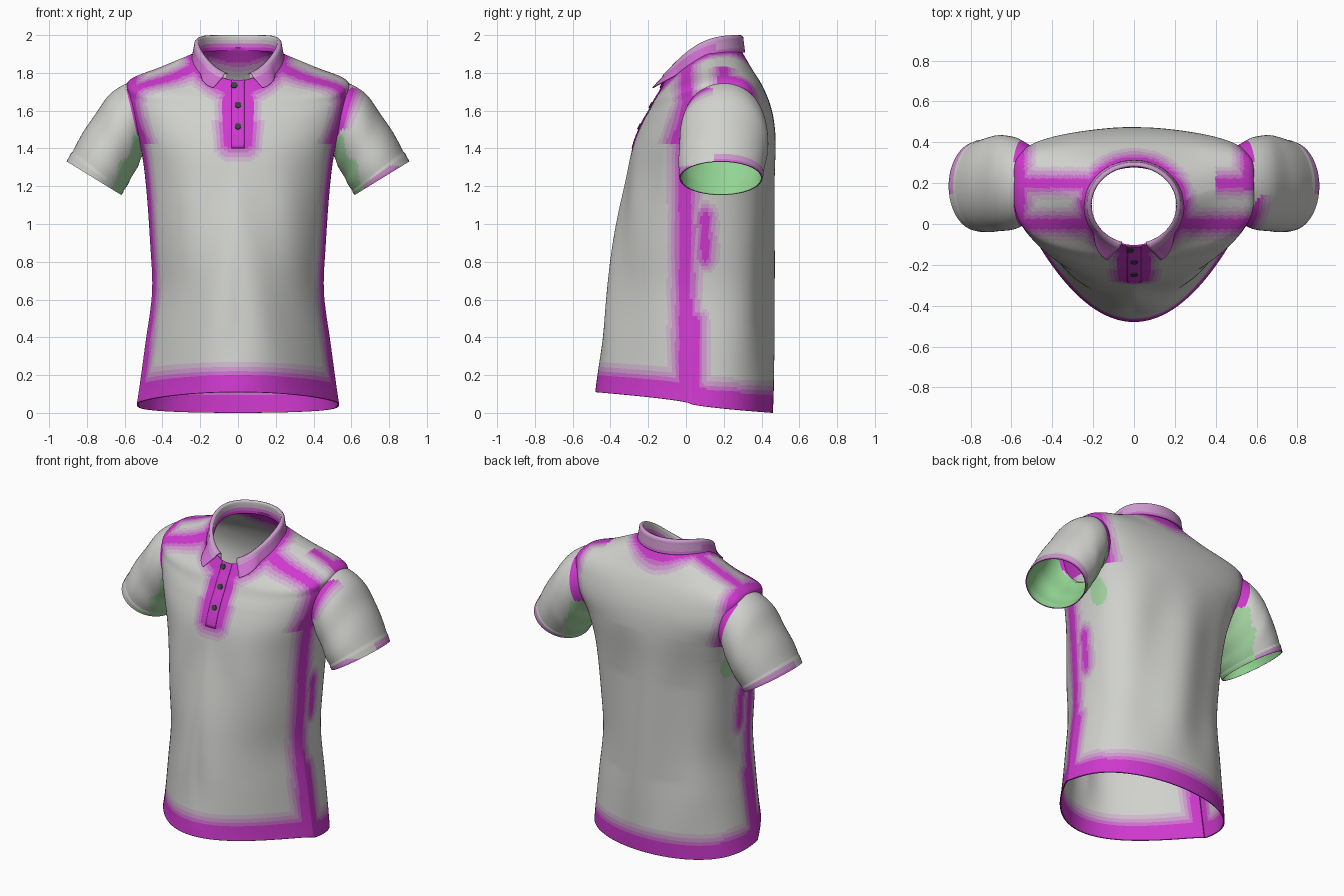
import bpy, math
from mathutils import Vector

if "Cube" in bpy.data.objects:
    bpy.data.objects.remove(bpy.data.objects["Cube"])


def material(name, r, g, b):
    m = bpy.data.materials.new(name)
    m.use_nodes = True
    m.diffuse_color = (r, g, b, 1)
    bsdf = m.node_tree.nodes["Principled BSDF"]
    bsdf.inputs["Base Color"].default_value = (r, g, b, 1)
    bsdf.inputs["Roughness"].default_value = 0.9
    return m


MATERIALS = [
    material("magenta", 0.62, 0.04, 0.62),
    material("mid pink", 0.61, 0.16, 0.61),
    material("light pink", 0.61, 0.32, 0.61),
    material("faint pink", 0.62, 0.48, 0.61),
    material("grey fabric", 0.63, 0.64, 0.61),
    material("green lining", 0.29, 0.66, 0.29),
    material("pale green", 0.36, 0.64, 0.35),
    material("dark button", 0.03, 0.06, 0.04),
]
MAGENTA, MID, LIGHT, FAINT, FABRIC, GREEN, PALE_GREEN, BUTTON = range(len(MATERIALS))


def band(d):
    """Tone for a distance to the nearest seam."""
    for tone, limit in enumerate((0.033, 0.05, 0.07, 0.09)):
        if d < limit:
            return tone
    return FABRIC


def spline(rows, u):
    """Smooth interpolation through a list of equally long rows."""
    last = len(rows) - 1
    i = min(int(u), last - 1)
    t = u - i
    a, b, c, d = (rows[min(max(i + k, 0), last)] for k in (-1, 0, 1, 2))
    return [q + t * (r - p + t * (2 * p - 5 * q + 4 * r - s + t * (3 * (q - r) + s - p))) / 2
            for p, q, r, s in zip(a, b, c, d)]


def loft(name, point, nu, nv, closed, rule, thickness=0):
    """Grid surface from point(u, v), coloured by rule(centre, normal, u, v)."""
    cols = nv if closed else nv + 1
    verts = [point(i / nu, j / nv) for i in range(nu + 1) for j in range(cols)]
    faces = [(i * cols + j, i * cols + (j + 1) % cols,
              (i + 1) * cols + (j + 1) % cols, (i + 1) * cols + j)
             for i in range(nu) for j in range(nv)]
    mesh = bpy.data.meshes.new(name)
    mesh.from_pydata(verts, [], faces)
    for m in MATERIALS:
        mesh.materials.append(m)
    mesh.update()
    for k, p in enumerate(mesh.polygons):
        p.use_smooth = True
        p.material_index = rule(p.center, p.normal, (k // nv + 0.5) / nu, (k % nv + 0.5) / nv)
    obj = bpy.data.objects.new(name, mesh)
    bpy.context.collection.objects.link(obj)
    if thickness:
        mod = obj.modifiers.new("cloth thickness", "SOLIDIFY")
        mod.thickness = thickness
        mod.offset = -1


# Torso sections: half width, front y, back y, side y, front z, side z, back z, front and back curve
TORSO = [
    (.535, -.48, .46, .02, .11, .05, .0, 1.95, .72),
    (.52, -.47, .465, .02, .2, .15, .13, 1.95, .72),
    (.49, -.445, .47, .02, .4, .37, .37, 1.8, .72),
    (.455, -.415, .47, .02, .65, .64, .64, 1.6, .7),
    (.465, -.38, .47, .03, .9, .9, .9, 1.35, .67),
    (.487, -.325, .47, .06, 1.2, 1.2, 1.2, 1.05, .6),
    (.515, -.285, .475, .12, 1.4, 1.4, 1.42, .75, .5),
    (.565, -.235, .465, .18, 1.53, 1.56, 1.55, .65, .42),
    (.585, -.19, .44, .19, 1.61, 1.69, 1.65, .62, .4),
    (.57, -.165, .4, .18, 1.66, 1.765, 1.74, .65, .4),
    (.4, -.14, .35, .17, 1.7, 1.835, 1.82, .8, .6),
    (.22, -.11, .283, .12, 1.76, 1.91, 1.935, 1, 1),
]
LEVELS = len(TORSO) - 1


def torso_point(u, cx, front):
    """Torso surface at level u, with cx the fraction of the half width."""
    hw, yf, yb, ys, zf, zs, zb, qf, qb = spline(TORSO, u * LEVELS)
    sn = math.sqrt(max(0, 1 - cx * cx))
    s = sn ** (qf if front else qb)
    y = ys + ((yf if front else yb) - ys) * s
    z = zs + ((zf if front else zb) - zs) * s ** (1.4 if u > 0.5 else 0.7)
    x = cx * hw
    # soft hanging folds below the chest
    fade = max(0, min(1, (z - 0.15) * 3, (1.45 - z) * 3))
    if front:
        y += fade * s * 0.008 * math.sin(19 * abs(x) + 5 * z)
    else:
        y += fade * s * 0.013 * (math.sin(15 * x + 2 * z) - 1)
    return Vector((x, y, z))


def torso_grid(u, v):
    k = int(v * 4) % 4
    f = v * 4 - int(v * 4)
    g = 1 - f if k % 2 else f
    cx = math.cos(math.pi / 2 * g ** 1.3) * (1 if k in (0, 3) else -1)
    return torso_point(u, cx, k > 1)


def segment(y, z, y0, z0, z1):
    return math.hypot(y - y0, z - min(max(z, z0), z1))


def torso_tone(c, n, u, v):
    x, y, z = abs(c.x), c.y, c.z
    if math.hypot(y - 0.24, (z - 1.27) * 0.6) < 0.055 and x > 0.3:
        return PALE_GREEN
    d = [(z - torso_grid(0, v).z - 0.052) * 0.8]                      # hem
    if z < 1.42:                                                      # side seams
        d += [abs(y + 0.005) * 0.9 + 0.004,
              segment(y, z, 0.1, 0.82, 1.04) + 0.012,
              segment(y, z, 0.04, 0.1, 0.48)]
    elif c.x < 0 or z < 1.68 or not 0.03 < y < 0.17:                  # armholes
        edge = spline(TORSO, u * LEVELS)[0] if u * LEVELS < 8 else 0.58
        d.append(max(0, edge - 0.01 - x))
    if z > 1.68 and x > 0.18:                                         # shoulders
        d.append(abs(y) + 0.008)
        if c.x < 0 or x > 0.4:
            d.append(abs(y - 0.2) + 0.01)
    if z > 1.6:                                                       # neck
        d.append((math.hypot(x, (y - 0.09) * 1.1) - 0.235) * 1.2)
    if y < 0 and z > 1.2:                                             # placket surround
        d.append(math.hypot(max(x - 0.042, 0), max(1.44 - z, 0) * 0.8))
    return band(min(d))


loft("shirt_body", torso_grid, LEVELS * 15, 224, True, torso_tone, 0.008)

# Sleeve sections: top x, top z, bottom x, bottom z, centre y, half depth
SLEEVE = [
    (.5, 1.76, .47, 1.4, .2, .17),
    (.6, 1.74, .505, 1.36, .2, .21),
    (.687, 1.675, .53, 1.31, .2, .23),
    (.772, 1.56, .56, 1.25, .2, .235),
    (.842, 1.445, .59, 1.2, .19, .23),
    (.905, 1.33, .62, 1.155, .185, .215),
]


def make_sleeve(side, label):
    def point(u, v, inset=0.0):
        tx, tz, bx, bz, yc, ry = spline(SLEEVE, u * (len(SLEEVE) - 1))
        a = -side * v * 2 * math.pi
        size = 1 - inset + (0.02 if u > 0.9 else 0)
        k = math.cos(a) * size / 2
        wrinkle = 0.003 * math.sin(u * 16 + 2 * math.cos(a)) * math.sin(u * math.pi)
        return Vector((side * ((tx + bx) / 2 + (tx - bx) * k + wrinkle),
                       yc + ry * size * math.sin(a),
                       (tz + bz) / 2 + (tz - bz) * k))

    def tone(c, n, u, v):
        if n.x * side < -0.57 and c.z < 1.47:
            return PALE_GREEN
        if u > 0.92 and (c.y > 0.15 or side > 0 and c.z < 1.31):
            return MID if u > 0.96 else LIGHT
        if side > 0 and c.y < 0.15 and 1.5 < c.z < 1.72:
            return band((u - 0.2) * 0.5 + 0.01)
        return MAGENTA if u < 0.2 and c.z < 1.72 else FABRIC

    loft(label + "_sleeve", point, 60, 72, True, tone)
    loft(label + "_sleeve_lining", lambda u, v: point(0.25 + u * 0.75, -v, 0.03), 20, 48, True,
         lambda c, n, u, v: GREEN)
    loft(label + "_cuff_edge", lambda u, v: point(1, v, 0.03 * u), 1, 72, True,
         lambda c, n, u, v: MID if side > 0 or c.y > 0.15 else FABRIC)


make_sleeve(1, "left")
make_sleeve(-1, "right")


# Collar: inner stand, rolled top and outer fall ending in two front points
def collar_point(u, v):
    phi = 0.28 + v * (2 * math.pi - 0.56)
    sn, cs = math.sin(phi), math.cos(phi)
    c = (1 - cs) / 2
    tip = max(0, 1 - c * 5) ** 1.3
    top = Vector((0.212 * sn, -0.1 + 0.385 * c, 1.785 + 0.21 * (1 - (1 - c) ** 2.6)))
    if u < 0.4:
        t = 1 - u / 0.4
        return top + Vector((0, 0, -0.08 * t))
    t = (u - 0.4) / 0.6
    out = 0.012 * min(1, t * 6) + t * (0.022 * (1 - 0.5 * c) + 0.06 * tip)
    spread = math.copysign(0.055 * tip * t, sn)
    lift = 0.008 * math.sin(min(1, t * 4) * math.pi)
    drop = 0.088 - 0.008 * sn * sn - 0.012 * tip
    return top + Vector((sn * out + spread, -cs * out, lift - t * drop))


def collar_tone(c, n, u, v):
    if u < 0.4:
        return (MAGENTA, MID, FAINT, FABRIC)[min(3, int(u * 10))]
    front = v < 0.28 or v > 0.72
    return MID if u > (0.6 if front else 0.85) else LIGHT


loft("collar", collar_point, 30, 100, False, collar_tone, 0.005)


# Button placket following the chest
def placket_point(u, v):
    level = (6 + u * (LEVELS - 6)) / LEVELS
    hw = spline(TORSO, level * LEVELS)[0]
    p = torso_point(level, (v - 0.5) * 0.07 / hw, True)
    return p + Vector((0, -0.004, 0.002))


loft("placket", placket_point, 40, 6, False, lambda c, n, u, v: MAGENTA, 0.004)

for number, (x, height) in enumerate(((0, 1.515), (0, 1.63), (-0.02, 1.735))):
    spot = min((placket_point(i / 200, 0.5) for i in range(201)), key=lambda p: abs(p.z - height))
    bpy.ops.mesh.primitive_cylinder_add(vertices=20, radius=0.017, depth=0.012,
                                        location=spot + Vector((x, 0, 0)),
                                        rotation=(math.radians(62), 0, 0))
    button = bpy.context.object
    button.name = "button_%d" % (number + 1)
    button.data.materials.append(MATERIALS[BUTTON])
    bpy.ops.object.shade_smooth_by_angle()
